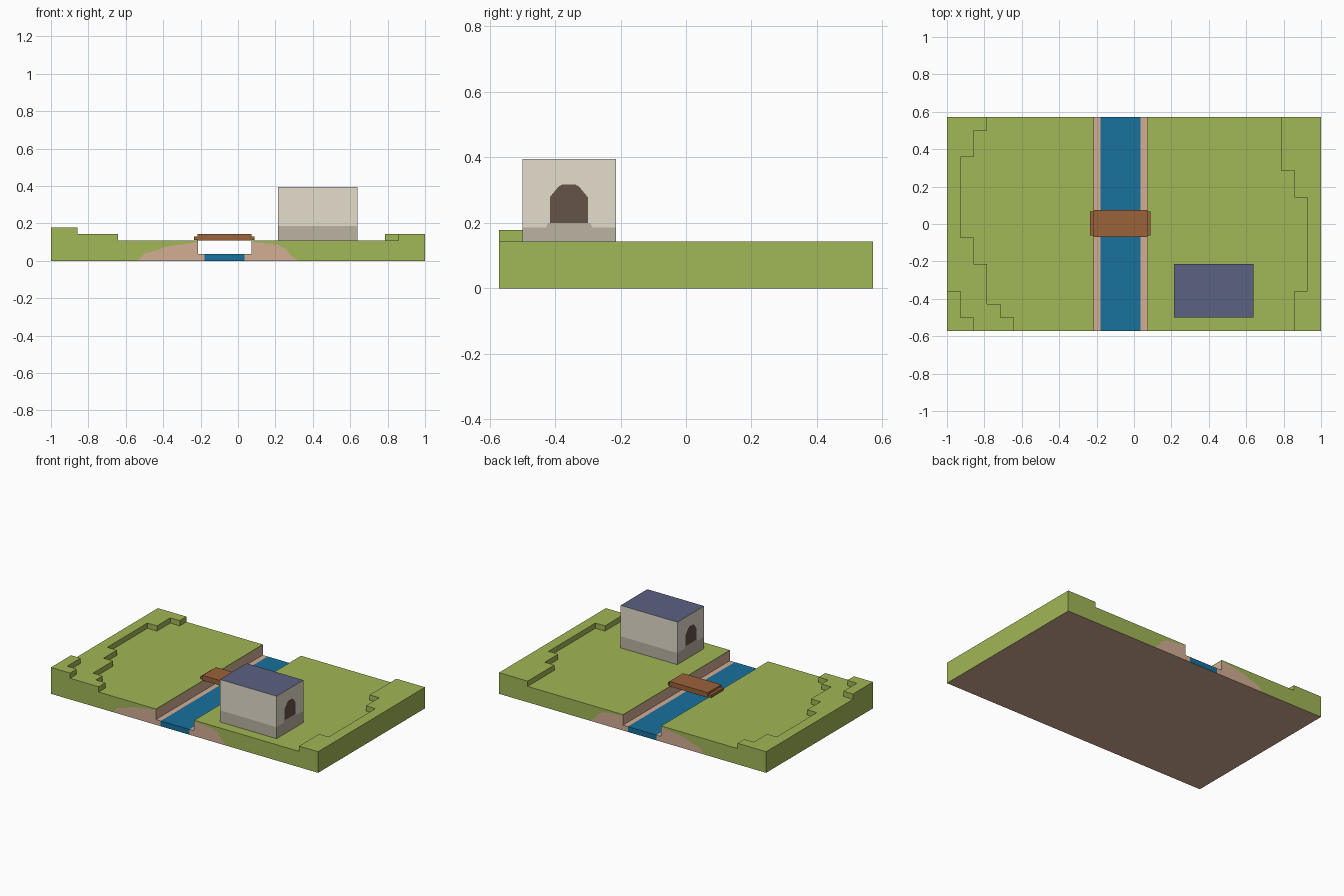
import bpy, bmesh, math
from mathutils import Vector

if "Cube" in bpy.data.objects:
    bpy.data.objects.remove(bpy.data.objects["Cube"])

U = 1 / 28  # everything sits on a 1/28 unit lattice


def material(name, rgb):
    lin = [((c / 255 + 0.055) / 1.055) ** 2.4 for c in rgb]
    m = bpy.data.materials.new(name)
    m.diffuse_color = (*lin, 1)
    m.use_nodes = True
    m.node_tree.nodes["Principled BSDF"].inputs["Base Color"].default_value = m.diffuse_color
    return m


MATS = [material("grass green", (161, 183, 86)),
        material("sand", (212, 174, 148)),
        material("water blue", (24, 113, 158)),
        material("dark brown", (102, 83, 72)),
        material("wall beige", (229, 221, 204)),
        material("plinth grey", (187, 179, 162)),
        material("roof slate", (91, 98, 129)),
        material("wood brown", (154, 98, 58))]
GRASS, SAND, WATER, BROWN, WALL, PLINTH, ROOF, WOOD = range(8)


def add_face(bm, pts, normal, mat):
    """Add a polygon in lattice units, facing along normal."""
    clean = []
    for p in pts:
        if p not in clean:
            clean.append(p)
    if len(clean) < 3:
        return
    f = bm.faces.new([bm.verts.new(Vector(p) * U) for p in clean])
    f.normal_update()
    if f.normal.dot(Vector(normal)) < 0:
        f.normal_flip()
    f.material_index = mat


def finish(bm, name):
    me = bpy.data.meshes.new(name)
    bm.to_mesh(me)
    bm.free()
    for m in MATS:
        me.materials.append(m)
    ob = bpy.data.objects.new(name, me)
    bpy.context.collection.objects.link(ob)
    return ob


# ---- terrain: stepped height field with a river channel
LEFT = [(-14, -18), (-12, -20), (-6, -22), (-2, -24), (10, -26), (14, -24), (16, -22)]
LEFT_TOP = [(-14, -24), (-10, -26), (16, -28)]
RIGHT = [(-10, 24), (4, 26), (8, 24), (16, 22)]
SAND_LINE = [(-28, 0), (-15, 0), (-14, 1.1), (-12, 1.6), (-11, 2.1), (-8, 2.5), (-6, 2.8),
             (2, 2.8), (6, 2.4), (7, 1.9), (8, 0.7), (9, 0), (28, 0)]


def step(table, j):
    return next(x for y, x in table if j < y)


def height(i, j):
    if not (-28 <= i < 28 and -16 <= j < 16):
        return 0
    if -6 <= i < 2:
        return 1
    if i < step(LEFT_TOP, j):
        return 5
    return 4 if i < step(LEFT, j) or i >= step(RIGHT, j) else 3


def sand_height(x):
    for (x0, s0), (x1, s1) in zip(SAND_LINE, SAND_LINE[1:]):
        if x0 <= x <= x1:
            return s0 + (s1 - s0) * (x - x0) / (x1 - x0)


bm = bmesh.new()
for i in range(-28, 28):
    for j in range(-16, 16):
        h = height(i, j)
        bed = WATER if -5 <= i < 1 else SAND
        top = bed if h == 1 else GRASS
        add_face(bm, [(i, j, h), (i + 1, j, h), (i + 1, j + 1, h), (i, j + 1, h)], (0, 0, 1), top)
        # walls facing left and right
        for x, d in ((i, -1), (i + 1, 1)):
            lo = height(i + d, j)
            bands = [(lo, 2.8, SAND), (2.8, h, GRASS)] if lo == 1 else [(lo, h, GRASS)]
            for a, b, m in bands:
                if h > lo:
                    add_face(bm, [(x, j, a), (x, j + 1, a), (x, j + 1, b), (x, j, b)], (d, 0, 0), m)
        # walls facing front and back, with the sand patch on the outer ones
        for y, d in ((j, -1), (j + 1, 1)):
            lo = height(i, j + d)
            if h <= lo:
                continue
            a = b = lo
            if lo == 0:
                a, b = (1, 1) if h == 1 else (sand_height(i), sand_height(i + 1))
                add_face(bm, [(i, y, 0), (i + 1, y, 0), (i + 1, y, b), (i, y, a)], (0, d, 0), bed)
            if h > 1:
                add_face(bm, [(i, y, a), (i + 1, y, b), (i + 1, y, h), (i, y, h)], (0, d, 0), GRASS)
# underside
add_face(bm, [(-28, -16, 0), (28, -16, 0), (28, 16, 0), (-28, 16, 0)], (0, 0, -1), SAND)
bmesh.ops.remove_doubles(bm, verts=bm.verts, dist=1e-5)
bmesh.ops.dissolve_limit(bm, angle_limit=0.01, verts=bm.verts, edges=bm.edges,
                         delimit={'MATERIAL'})
finish(bm, "terrain")


def box(bm, lo, hi, mat):
    x, y, z = zip(lo, hi)
    for ax in range(3):
        for s in (0, 1):
            pts = []
            for a, b in ((0, 0), (1, 0), (1, 1), (0, 1)):
                k = [a, b]
                k.insert(ax, s)
                pts.append((x[k[0]], y[k[1]], z[k[2]]))
            n = [0, 0, 0]
            n[ax] = 2 * s - 1
            add_face(bm, pts, n, mat)


# ---- house: block with plinth band, wall band and roof face
bm = bmesh.new()
X0, X1, Y0, Y1 = 6, 17.9, -14, -6
for z0, z1, m in ((3, 5.2, PLINTH), (5.2, 11.05, WALL)):
    for x, d in ((X0, -1), (X1, 1)):
        add_face(bm, [(x, Y0, z0), (x, Y1, z0), (x, Y1, z1), (x, Y0, z1)], (d, 0, 0), m)
    for y, d in ((Y0, -1), (Y1, 1)):
        add_face(bm, [(X0, y, z0), (X1, y, z0), (X1, y, z1), (X0, y, z1)], (0, d, 0), m)
add_face(bm, [(X0, Y0, 11.05), (X1, Y0, 11.05), (X1, Y1, 11.05), (X0, Y1, 11.05)], (0, 0, 1), ROOF)
bmesh.ops.remove_doubles(bm, verts=bm.verts, dist=1e-5)
finish(bm, "house")

# ---- arched doors with a raised sill on both gable ends
arch = [(-11.65, 5.6), (-8.4, 5.6), (-8.4, 7.8), (-9.15, 8.7), (-9.5, 8.9),
        (-10.55, 8.9), (-10.9, 8.7), (-11.65, 7.8)]
for name, x, d in (("left_door", X0, -1), ("right_door", X1, 1)):
    bm = bmesh.new()
    xo = x + d * 0.05
    add_face(bm, [(xo, y, z) for y, z in arch], (d, 0, 0), BROWN)
    add_face(bm, [(xo, y, z) for y, z in ((-12, 5.2), (-8, 5.2), (-8.2, 5.6), (-11.8, 5.6))],
             (d, 0, 0), PLINTH)
    finish(bm, name)

# ---- bridge: deck with slightly longer, lower end lips
bm = bmesh.new()
box(bm, (-6.05, -1.95, 3.05), (2, 2.1, 3.99), WOOD)
box(bm, (-6.6, -1.75, 3.1), (-6.05, 1.9, 3.6), WOOD)
box(bm, (2, -1.75, 3.1), (2.45, 1.9, 3.6), WOOD)
bmesh.ops.remove_doubles(bm, verts=bm.verts, dist=1e-5)
finish(bm, "bridge")
